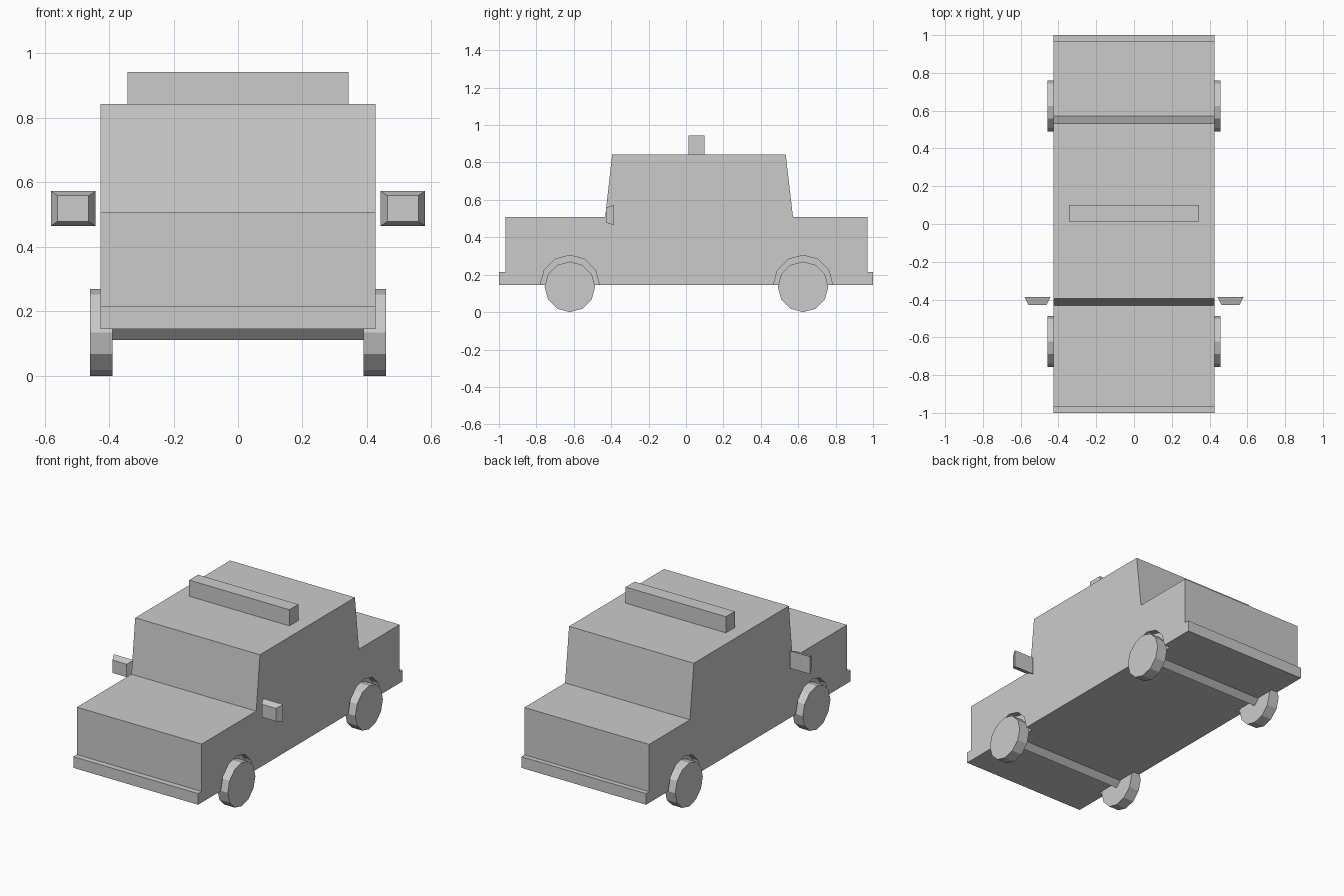
import bpy, bmesh, math

default = bpy.data.objects.get("Cube")
if default:
    bpy.data.objects.remove(default, do_unlink=True)

grey = bpy.data.materials.new("plain grey")
grey.use_nodes = True
COLOUR = (0.6, 0.6, 0.6, 1)
grey.diffuse_color = COLOUR
grey.node_tree.nodes["Principled BSDF"].inputs["Base Color"].default_value = COLOUR


def loft(name, ring_a, ring_b):
    """Closed solid between two matching rings of 3D points."""
    bm = bmesh.new()
    a = [bm.verts.new(p) for p in ring_a]
    b = [bm.verts.new(p) for p in ring_b]
    bm.faces.new(a)
    bm.faces.new(b[::-1])
    for i in range(len(a)):
        j = (i + 1) % len(a)
        bm.faces.new((a[i], b[i], b[j], a[j]))
    bmesh.ops.recalc_face_normals(bm, faces=bm.faces)
    mesh = bpy.data.meshes.new(name)
    bm.to_mesh(mesh)
    bm.free()
    mesh.materials.append(grey)
    obj = bpy.data.objects.new(name, mesh)
    bpy.context.collection.objects.link(obj)
    return obj


def extrude_x(name, profile, x0, x1):
    """Side profile of (y, z) points swept from x0 to x1."""
    return loft(name, [(x0, y, z) for y, z in profile], [(x1, y, z) for y, z in profile])


def circle(y, z, r, sides):
    angles = [2 * math.pi * i / sides for i in range(sides)]
    return [(y + r * math.cos(a), z + r * math.sin(a)) for a in angles]


def rect(x, z, w, h, y):
    return [(x + sx * w, y, z + sz * h) for sx, sz in ((-1, -1), (1, -1), (1, 1), (-1, 1))]


# Body: bumpers, bonnet, cabin and boot in one profile
body_profile = [
    (-1, 0.146), (-1, 0.215), (-0.965, 0.215), (-0.965, 0.508), (-0.432, 0.508),
    (-0.395, 0.843), (0.533, 0.843), (0.572, 0.508), (0.97, 0.508), (0.97, 0.215),
    (1, 0.215), (1, 0.146),
]
body = extrude_x("body", body_profile, -0.427, 0.427)

# Roof light bar
extrude_x("roof_bar", [(0.013, 0.843), (0.1, 0.843), (0.1, 0.943), (0.013, 0.943)], -0.343, 0.343)

for end, y in (("front", -0.621), ("rear", 0.626)):
    # Axle under the floor
    extrude_x(end + "_axle", circle(y, 0.146, 0.034, 4), -0.39, 0.39)
    for side, s in (("left", 1), ("right", -1)):
        # Wheel
        extrude_x(f"{end}_{side}_wheel", circle(y, 0.135, 0.135, 12), s * 0.389, s * 0.459)
        # Wheel arch recess
        cutter = extrude_x("arch_cutter", circle(y, 0.146, 0.158, 12), s * 0.385, s * 0.5)
        cutter.hide_render = True
        cut = body.modifiers.new("arch", "BOOLEAN")
        cut.operation = "DIFFERENCE"
        cut.solver = "EXACT"
        cut.object = cutter
        bpy.context.view_layer.objects.active = body
        bpy.ops.object.modifier_apply(modifier=cut.name)
        bpy.data.objects.remove(cutter, do_unlink=True)

# Door mirrors, tapering toward the front
for side, s in (("left", 1), ("right", -1)):
    loft(side + "_mirror",
         rect(s * 0.511, 0.519, 0.069, 0.054, -0.386),
         rect(s * 0.511, 0.519, 0.048, 0.04, -0.428))
